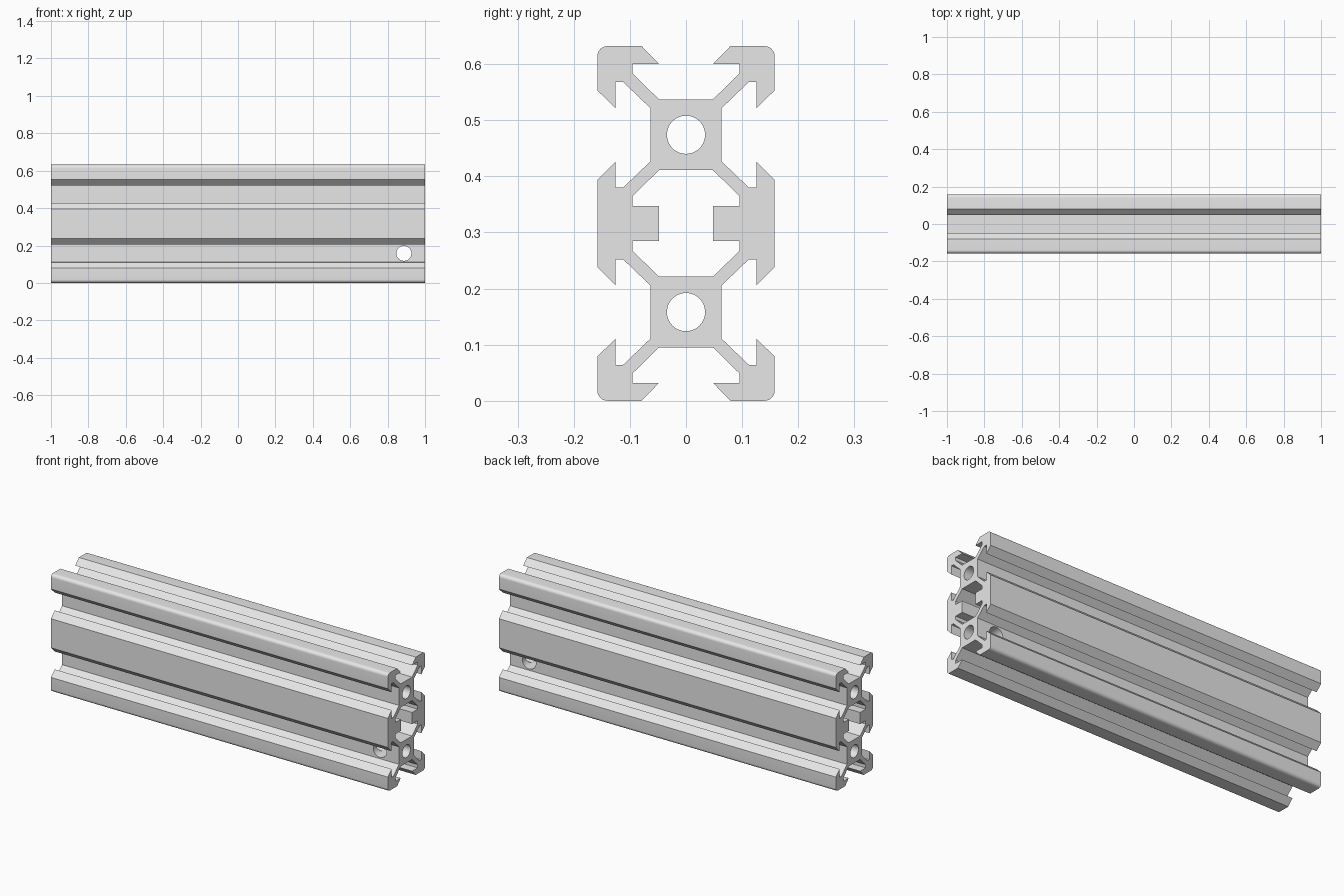
import bpy
import bmesh
import math

cube = bpy.data.objects.get("Cube")
if cube:
    bpy.data.objects.remove(cube, do_unlink=True)

MID = 0.316       # half the height of the section
HALF = 0.158      # half the width, and the offset of each bore
ROUND = 0.018     # outer corner radius


def mirror_quarter(points):
    """Close a quarter outline (y > 0, z > 0) by mirroring it in both axes."""
    back = points[::-1]
    return (points + [(y, -z) for y, z in back]
            + [(-y, -z) for y, z in points] + [(-y, z) for y, z in back])


def circle(z, radius, count=48):
    steps = [2 * math.pi * i / count for i in range(count)]
    return [(radius * math.cos(a), z + radius * math.sin(a)) for a in steps]


# Outer outline: top slot, rounded corner lip, upper side slot, middle wall
corner = [(HALF - ROUND + ROUND * math.sin(a), MID - ROUND + ROUND * math.cos(a))
          for a in [math.pi / 2 * i / 8 for i in range(9)]]
outer = mirror_quarter(
    [(0.048, 0.221), (0.095, 0.267), (0.095, 0.284), (0.048, 0.284), (0.079, MID)]
    + corner
    + [(HALF, 0.237), (0.126, 0.206), (0.126, 0.252), (0.112, 0.252), (0.063, 0.205),
       (0.063, 0.111), (0.112, 0.064), (0.126, 0.064), (0.126, 0.110), (HALF, 0.078)])

# Central chamber with a thick rib on each side wall
chamber = mirror_quarter([(0.048, 0.095), (0.095, 0.049), (0.095, 0.031), (0.048, 0.031)])

# Fill the section between the loops and extrude it along x
bm = bmesh.new()
for loop in (outer, chamber, circle(HALF, 0.034), circle(-HALF, 0.034)):
    verts = [bm.verts.new((-1, y, z + MID)) for y, z in loop]
    for i, v in enumerate(verts):
        bm.edges.new((verts[i - 1], v))
bmesh.ops.triangle_fill(bm, use_beauty=True, edges=bm.edges[:], normal=(-1, 0, 0))
result = bmesh.ops.extrude_face_region(bm, geom=bm.faces[:], use_keep_orig=True)
moved = [g for g in result["geom"] if isinstance(g, bmesh.types.BMVert)]
bmesh.ops.translate(bm, vec=(2, 0, 0), verts=moved)
bmesh.ops.recalc_face_normals(bm, faces=bm.faces[:])
mesh = bpy.data.meshes.new("slotted_rail")
bm.to_mesh(mesh)
bm.free()
rail = bpy.data.objects.new("slotted_rail", mesh)
bpy.context.collection.objects.link(rail)

# Aluminium material
metal = bpy.data.materials.new("light_grey_metal")
metal.use_nodes = True
grey = (0.8, 0.8, 0.8, 1)
metal.diffuse_color = grey
metal.node_tree.nodes["Principled BSDF"].inputs["Base Color"].default_value = grey
mesh.materials.append(metal)

# Cross hole through the lower core near one end
bpy.ops.mesh.primitive_cylinder_add(vertices=48, radius=0.04, depth=0.6,
                                    location=(0.887, 0, HALF),
                                    rotation=(math.pi / 2, 0, 0))
cutter = bpy.context.object
cutter.name = "cross_hole_cutter"
cutter.hide_render = True
cutter.data.materials.append(metal)

bpy.ops.object.select_all(action="DESELECT")
rail.select_set(True)
bpy.context.view_layer.objects.active = rail
cut = rail.modifiers.new("cross_hole", "BOOLEAN")
cut.operation = "DIFFERENCE"
cut.solver = "EXACT"
cut.object = cutter
bpy.ops.object.modifier_apply(modifier=cut.name)
bpy.data.objects.remove(cutter, do_unlink=True)

bpy.ops.object.shade_smooth_by_angle(angle=math.radians(30))
